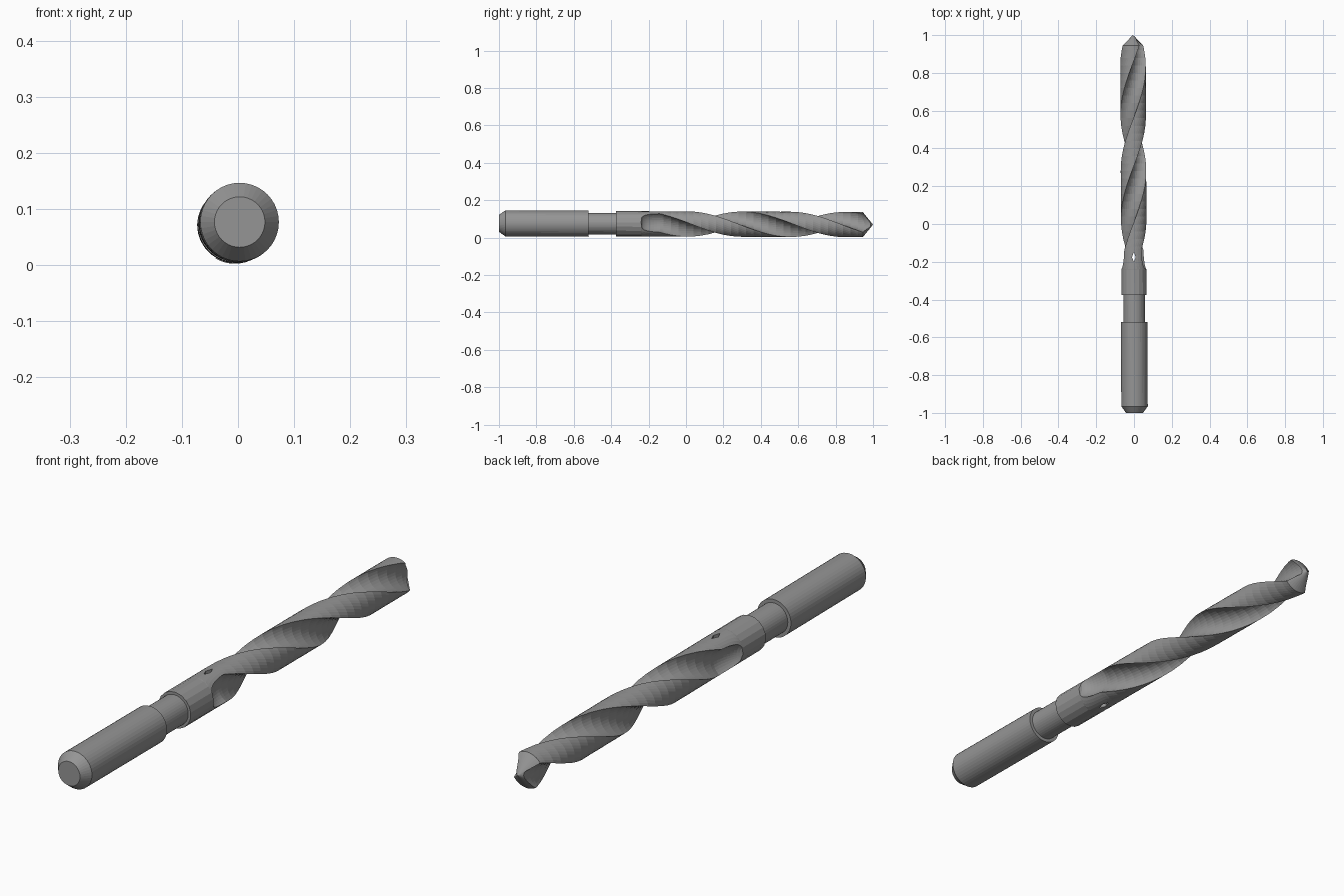
import bpy, bmesh
from math import pi, sin, cos, acos, sqrt, atan2
from mathutils import Vector

if "Cube" in bpy.data.objects:
    bpy.data.objects.remove(bpy.data.objects["Cube"])

R = 0.0675               # body radius
WEB, RHO = 0.015, 0.0566  # half core thickness, flute radius
START, RUN = -0.24, 0.12  # flute start, run-out length
TIP = 0.055              # point length

steel = bpy.data.materials.new("dark_steel")
steel.diffuse_color = (0.3, 0.3, 0.3, 1)
steel.use_nodes = True
steel.node_tree.nodes["Principled BSDF"].inputs["Base Color"].default_value = steel.diffuse_color


def on_axis(x, y, z):
    # The drill axis leans slightly from shank to tip
    t = (y + 1) / 2
    return Vector((x + 0.003 - 0.009 * t, y, z + 0.0765 - 0.007 * t))


def loft(name, rings, apex=None):
    bm = bmesh.new()
    rows = [[bm.verts.new(on_axis(*p)) for p in ring] for ring in rings]
    n = len(rows[0])
    for a, b in zip(rows, rows[1:]):
        for i in range(n):
            j = (i + 1) % n
            bm.faces.new((a[i], a[j], b[j], b[i]))
    bm.faces.new(rows[0][::-1])
    if apex:
        v = bm.verts.new(on_axis(*apex))
        for i in range(n):
            bm.faces.new((rows[-1][i], rows[-1][(i + 1) % n], v))
    else:
        bm.faces.new(rows[-1])
    bmesh.ops.remove_doubles(bm, verts=bm.verts, dist=1e-5)
    bmesh.ops.recalc_face_normals(bm, faces=bm.faces)
    me = bpy.data.meshes.new(name)
    bm.to_mesh(me)
    bm.free()
    me.materials.append(steel)
    ob = bpy.data.objects.new(name, me)
    bpy.context.collection.objects.link(ob)
    return ob


def lathe(name, profile, n=40):
    return loft(name, [[(r * cos(2 * pi * i / n), y, r * sin(2 * pi * i / n))
                        for i in range(n)] for r, y in profile])


def phase(y):
    return -pi * (max(y, -0.14) - 0.43) / 0.55


def section(y, nf=12, nl=9):
    # Polar outline: two round flutes and two lands
    s = min(max((y - START) / RUN, 0), 1)
    d = RHO + R - (R - WEB) * sqrt(1 - (1 - s) ** 2)
    a = acos(min(1, (d * d + R * R - RHO * RHO) / (2 * d * R)))
    b = atan2(R * sin(a), d - R * cos(a))
    pts = []
    for k in (0, pi):
        for i in range(nf):
            t = -b + 2 * b * i / nf
            u, v = d - RHO * cos(t), RHO * sin(t)
            pts.append((sqrt(u * u + v * v), k + atan2(v, u)))
        for i in range(nl):
            pts.append((R, k + a + (pi - 2 * a) * i / nl))
    return pts


def place(r, ang, y):
    q = ang + phase(y)
    return (r * cos(q), y, r * sin(q))


# Shank with chamfered end, and the narrow neck
lathe("shank", [(0.045, -1), (0.07, -0.965), (0.07, -0.52)])
lathe("neck", [(0.057, -0.53), (0.057, -0.365)])

# Fluted body: plain collar, run-out, faceted helix, conical point
ys = [-0.375] + [START + RUN * (i / 10) ** 1.6 for i in range(11)]
ys += [-0.12 + 1.04 * i / 26 for i in range(1, 27)]
rings = [[place(r, a, y) for r, a in section(y)] for y in ys]
for t in (0.5, 1):
    rings.append([place(r, a, 0.92 + t * (1 - TIP * r / R - 0.92))
                  for r, a in section(0.92)])
body = loft("fluted_body", rings, (0, 1, 0))

# Small diamond hole through the lands beside the flute ends
prism = [[(x, -0.175 + y, h) for x, y in
          ((0.01, 0), (0, 0.026), (-0.01, 0), (0, -0.026))]
         for h in (-0.09, 0.09)]
cutter = loft("hole_cutter", prism)
cutter.hide_render = True
cutter.hide_set(True)
mod = body.modifiers.new("hole", 'BOOLEAN')
mod.object = cutter
mod.solver = 'EXACT'
